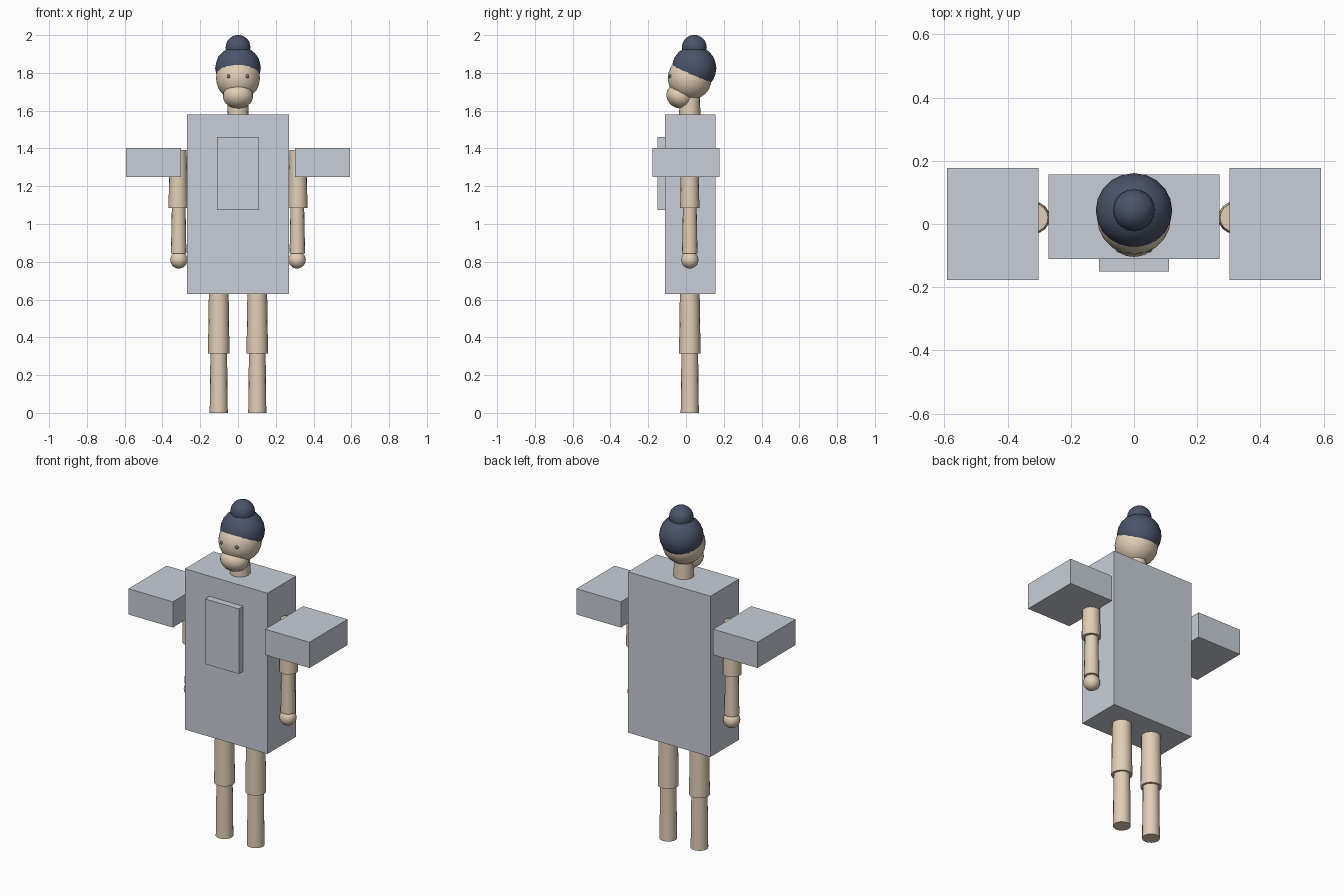
import bpy
import math

cube = bpy.data.objects.get("Cube")
if cube:
    bpy.data.objects.remove(cube, do_unlink=True)


def material(name, rgb):
    # sRGB 0-255 to linear
    lin = [((c / 255 + 0.055) / 1.055) ** 2.4 for c in rgb] + [1.0]
    m = bpy.data.materials.new(name)
    m.use_nodes = True
    m.diffuse_color = lin
    m.node_tree.nodes["Principled BSDF"].inputs["Base Color"].default_value = lin
    return m


skin = material("skin", (226, 206, 182))
cloth = material("grey_cloth", (200, 207, 216))
hair_mat = material("dark_hair", (74, 84, 106))
eye_mat = material("eye_grey", (110, 112, 122))


def finish(name, mat, smooth=True):
    ob = bpy.context.object
    ob.name = name
    ob.data.materials.append(mat)
    if smooth:
        bpy.ops.object.shade_smooth_by_angle(angle=math.radians(50))
    return ob


def box(name, lo, hi, mat):
    mid = [(a + b) / 2 for a, b in zip(lo, hi)]
    bpy.ops.mesh.primitive_cube_add(size=1, location=mid)
    ob = finish(name, mat, smooth=False)
    ob.scale = [b - a for a, b in zip(lo, hi)]
    return ob


def limb(name, x, z0, z1, r0, r1, mat=skin):
    bpy.ops.mesh.primitive_cone_add(vertices=16, radius1=r0, radius2=r1,
                                    depth=z1 - z0, location=(x, 0.02, (z0 + z1) / 2))
    return finish(name, mat)


def ball(name, loc, size, mat, tilt=0):
    bpy.ops.mesh.primitive_ico_sphere_add(subdivisions=3, radius=1, location=loc,
                                          rotation=(tilt, 0, 0))
    ob = finish(name, mat)
    ob.scale = size
    return ob


# Robe body and chest panel
box("robe_body", (-0.27, -0.11, 0.63), (0.27, 0.157, 1.58), cloth)
box("chest_panel", (-0.11, -0.15, 1.075), (0.11, -0.11, 1.46), cloth)

# Paired sleeves, arms, legs and eyes
for side, s in (("left", 1), ("right", -1)):
    inner, outer = sorted((0.302 * s, 0.592 * s))
    box(side + "_sleeve", (inner, -0.178, 1.25), (outer, 0.178, 1.402), cloth)
    limb(side + "_upper_arm", 0.317 * s, 1.085, 1.392, 0.051, 0.045)
    limb(side + "_forearm", 0.314 * s, 0.845, 1.10, 0.041, 0.036)
    ball(side + "_hand", (0.313 * s, 0.02, 0.81), [0.046] * 3, skin)
    limb(side + "_thigh", 0.102 * s, 0.315, 0.66, 0.057, 0.052)
    limb(side + "_shin", 0.102 * s, 0.0, 0.33, 0.048, 0.044)
    ball(side + "_eye", (0.048 * s, -0.079, 1.782), [0.011] * 3, eye_mat)

# Neck, head and muzzle
limb("neck", 0, 1.56, 1.70, 0.057, 0.053)
ball("head", (0, 0.02, 1.772), [0.117] * 3, skin)
ball("muzzle", (0, -0.033, 1.677), (0.08, 0.073, 0.064), skin, tilt=math.radians(-25))

# Hair cap and bun
ball("hair_cap", (0, 0.043, 1.825), (0.121, 0.118, 0.118), hair_mat)
ball("hair_bun", (0, 0.044, 1.935), [0.066] * 3, hair_mat)
